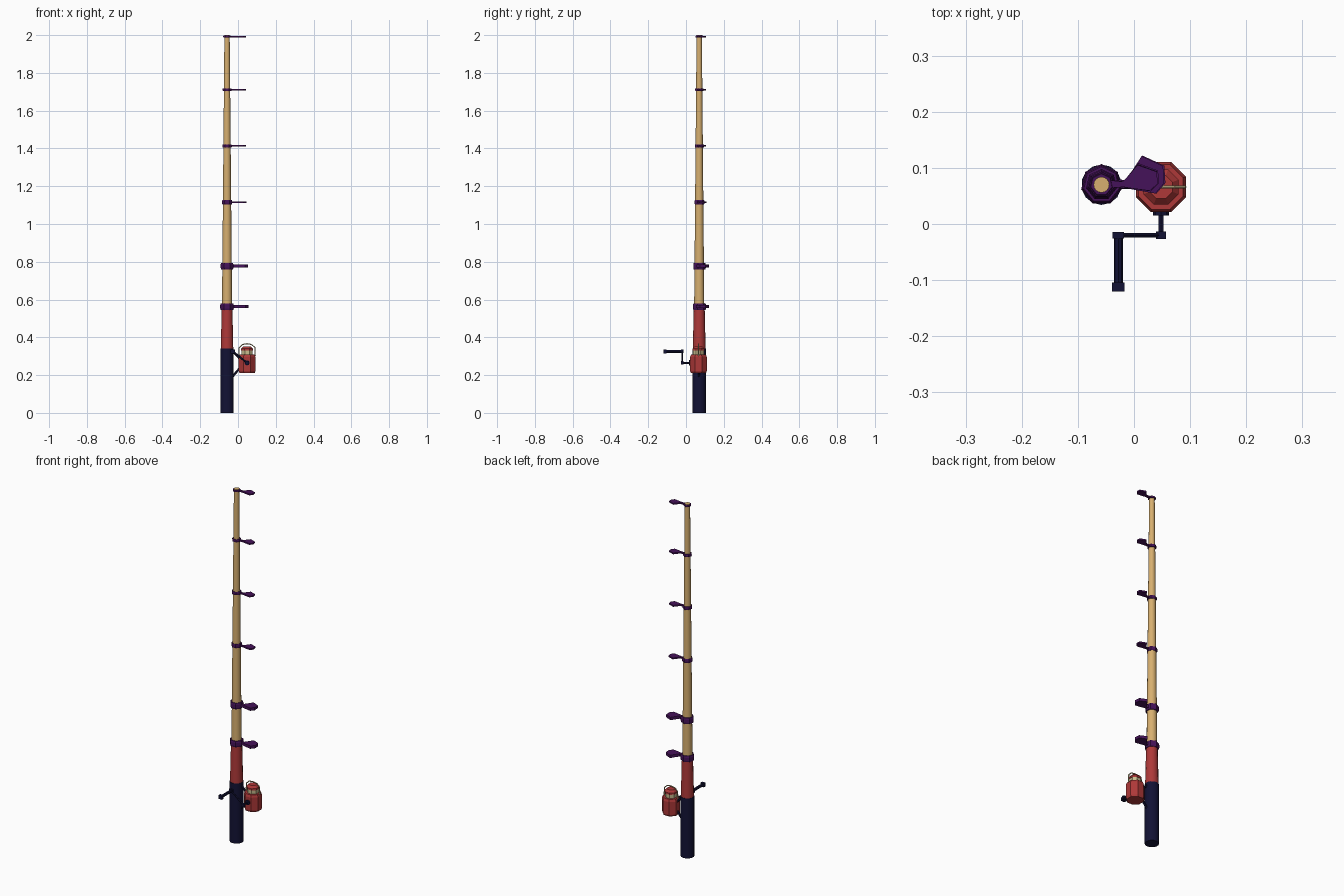
import bpy, bmesh, math
from mathutils import Vector

if "Cube" in bpy.data.objects:
    bpy.data.objects.remove(bpy.data.objects["Cube"])

def mat(name, col):
    m = bpy.data.materials.new(name)
    m.diffuse_color = (*col, 1)
    m.use_nodes = True
    m.node_tree.nodes["Principled BSDF"].inputs["Base Color"].default_value = m.diffuse_color
    return m

NAVY = mat("navy grip", (0.006, 0.006, 0.035))
RED = mat("red", (0.42, 0.04, 0.04))
TAN = mat("tan wood", (0.68, 0.43, 0.16))
PURPLE = mat("purple", (0.06, 0.006, 0.1))
LINE = mat("pale line", (0.58, 0.5, 0.27))
ROD = (-0.058, 0.07)
REEL = (0.048, 0.066)

def finish(name, bm, m, smooth=False):
    bmesh.ops.recalc_face_normals(bm, faces=bm.faces)
    me = bpy.data.meshes.new(name)
    bm.to_mesh(me)
    bm.free()
    me.materials.append(m)
    for p in me.polygons:
        p.use_smooth = smooth and len(p.vertices) == 4
    ob = bpy.data.objects.new(name, me)
    bpy.context.collection.objects.link(ob)
    return ob

def lathe(name, centre, profile, sides, m, start=math.pi / 2, smooth=False):
    """Capped stack of rings from (radius, z) pairs."""
    bm = bmesh.new()
    rings = []
    for r, z in profile:
        rings.append([bm.verts.new((centre[0] + r * math.cos(start + i * math.tau / sides),
                                    centre[1] + r * math.sin(start + i * math.tau / sides), z))
                      for i in range(sides)])
    for a, b in zip(rings, rings[1:]):
        for i in range(sides):
            j = (i + 1) % sides
            bm.faces.new((a[i], a[j], b[j], b[i]))
    bm.faces.new(rings[0])
    bm.faces.new(rings[-1])
    return finish(name, bm, m, smooth)

def bar(name, a, b, r, sides, m):
    """Straight rod between two points."""
    a, b = Vector(a), Vector(b)
    bm = bmesh.new()
    bmesh.ops.create_cone(bm, cap_ends=True, segments=sides, radius1=r, radius2=r, depth=(b - a).length)
    bmesh.ops.rotate(bm, verts=bm.verts, matrix=(b - a).to_track_quat('Z', 'Y').to_matrix())
    bmesh.ops.translate(bm, verts=bm.verts, vec=(a + b) / 2)
    return finish(name, bm, m)

def block(name, centre, size, m):
    bm = bmesh.new()
    bmesh.ops.create_cube(bm, size=1)
    bmesh.ops.scale(bm, verts=bm.verts, vec=size)
    bmesh.ops.translate(bm, verts=bm.verts, vec=centre)
    return finish(name, bm, m)

# Rod
lathe("grip", ROD, [(0.036, 0), (0.036, 0.34)], 14, NAVY, smooth=True)
lathe("foregrip", ROD, [(0.034, 0.335), (0.029, 0.55)], 14, RED, smooth=True)
lathe("rod_blank", ROD, [(0.027, 0.54), (0.014, 2.0)], 16, TAN, smooth=True)

# Line guides: collar plus flat paddle, smaller toward the tip
OUTLINE = [(0.015, -0.009), (0.045, -0.006), (0.058, -0.009), (0.098, -0.016), (0.114, 0.003),
           (0.112, 0.034), (0.073, 0.052), (0.053, 0.021), (0.043, 0.008), (0.015, 0.012)]
GUIDES = [(0.562, 0.037, 0.034, 1, 1), (0.777, 0.035, 0.034, 0.98, 0.98),
          (1.115, 0.028, 0.022, 0.9, 0.74), (1.413, 0.026, 0.017, 0.88, 0.71),
          (1.711, 0.024, 0.015, 0.88, 0.7), (1.992, 0.021, 0.010, 0.88, 0.68)]
for n, (z, r, h, sx, sy) in enumerate(GUIDES):
    lathe(f"guide_collar_{n}", ROD, [(r * 0.92, z - h / 2), (r, z - h / 4), (r, z + h / 4), (r * 0.92, z + h / 2)],
          7, PURPLE)
    bm = bmesh.new()
    t = 0.016 if n < 2 else 0.008
    f = bm.faces.new([bm.verts.new((ROD[0] + x * sx, ROD[1] + y * sy, z - t / 2)) for x, y in OUTLINE])
    ext = bmesh.ops.extrude_face_region(bm, geom=[f])
    bmesh.ops.translate(bm, vec=(0, 0, t), verts=[v for v in ext["geom"] if isinstance(v, bmesh.types.BMVert)])
    finish(f"guide_paddle_{n}", bm, PURPLE)

# Reel
lathe("reel_body", REEL, [(0.044, 0.212), (0.048, 0.222), (0.048, 0.295), (0.043, 0.308)],
      8, RED, math.pi / 8)
lathe("line_spool", REEL, [(0.031, 0.30), (0.031, 0.333)], 8, LINE, math.pi / 8)
lathe("spool_cap", REEL, [(0.034, 0.330), (0.034, 0.340), (0.022, 0.352)], 8, RED, math.pi / 8)

# Wire bail arching over the spool
bail = [(-0.043, 0.302), (-0.042, 0.345), (-0.024, 0.362), (0, 0.366),
        (0.024, 0.362), (0.042, 0.345), (0.043, 0.302)]
for n, (a, b) in enumerate(zip(bail, bail[1:])):
    bar(f"bail_wire_{n}", (REEL[0] + a[0], REEL[1], a[1]), (REEL[0] + b[0], REEL[1], b[1]), 0.003, 5, LINE)

# Struts joining reel to grip
bar("lower_strut", (-0.035, 0.068, 0.185), (0.02, 0.068, 0.25), 0.006, 6, NAVY)
bar("upper_strut", (-0.035, 0.068, 0.335), (0.02, 0.068, 0.275), 0.006, 6, NAVY)

# Crank handle
bar("crank_base", (0.048, 0.03, 0.265), (0.048, 0.015, 0.265), 0.014, 8, NAVY)
bar("crank_axle", (0.048, 0.03, 0.265), (0.048, -0.02, 0.265), 0.005, 6, NAVY)
block("crank_elbow", (0.048, -0.02, 0.265), (0.018, 0.014, 0.018), NAVY)
bar("crank_arm", (0.048, -0.02, 0.265), (-0.028, -0.02, 0.326), 0.005, 6, NAVY)
block("crank_joint", (-0.028, -0.02, 0.326), (0.021, 0.012, 0.02), NAVY)
bar("crank_grip", (-0.028, -0.02, 0.326), (-0.028, -0.11, 0.326), 0.008, 8, NAVY)
block("crank_knob", (-0.028, -0.112, 0.326), (0.022, 0.016, 0.021), NAVY)
